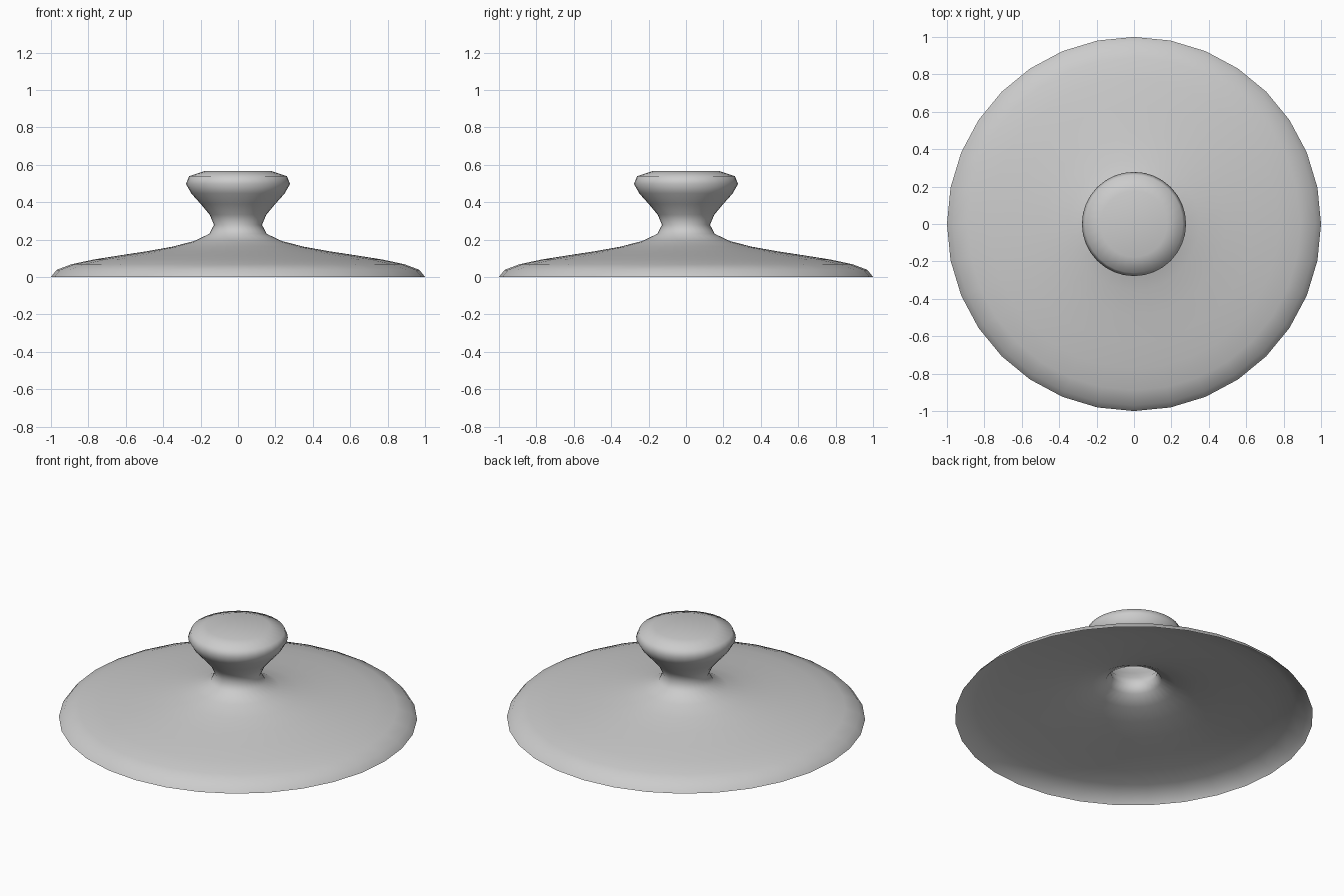
import bpy
import bmesh
from math import cos, sin, pi

default = bpy.data.objects.get("Cube")
if default:
    bpy.data.objects.remove(default, do_unlink=True)

SIDES = 32
STEPS = 8
SCALE = 1 / 1.3


def bezier(p0, p1, p2, p3):
    """Sample a cubic curve in (radius, height)."""
    points = []
    for i in range(STEPS + 1):
        t = i / STEPS
        s = 1 - t
        points.append(tuple(
            SCALE * (s**3 * a + 3 * s * s * t * b + 3 * s * t * t * c + t**3 * d)
            for a, b, c, d in zip(p0, p1, p2, p3)))
    return points


# Profile from the crown of the knob, through the neck, to the open rim
knob = bezier((0, 0.75), (0.8, 0.75), (0, 0.45), (0.2, 0.3))
dome = bezier((0.2, 0.3), (0.4, 0.15), (1.3, 0.15), (1.3, 0))
profile = knob[1:] + dome[1:]

# Spin the profile into one thin shell, with a flat crown on the knob
bm = bmesh.new()
rings = [[bm.verts.new((r * cos(2 * pi * k / SIDES), r * sin(2 * pi * k / SIDES), z))
          for k in range(SIDES)] for r, z in profile]
for upper, lower in zip(rings, rings[1:]):
    for k in range(SIDES):
        n = (k + 1) % SIDES
        bm.faces.new((upper[k], lower[k], lower[n], upper[n]))
crown = bm.verts.new((0, 0, profile[0][1]))
for k in range(SIDES):
    bm.faces.new((crown, rings[0][k], rings[0][(k + 1) % SIDES]))
for face in bm.faces:
    face.smooth = True

mesh = bpy.data.meshes.new("lid")
bm.to_mesh(mesh)
bm.free()
lid = bpy.data.objects.new("lid", mesh)
bpy.context.collection.objects.link(lid)

# Plain grey finish
grey = bpy.data.materials.new("plain grey")
grey.use_nodes = True
colour = (0.6, 0.6, 0.6, 1)
grey.diffuse_color = colour
grey.node_tree.nodes["Principled BSDF"].inputs["Base Color"].default_value = colour
mesh.materials.append(grey)
